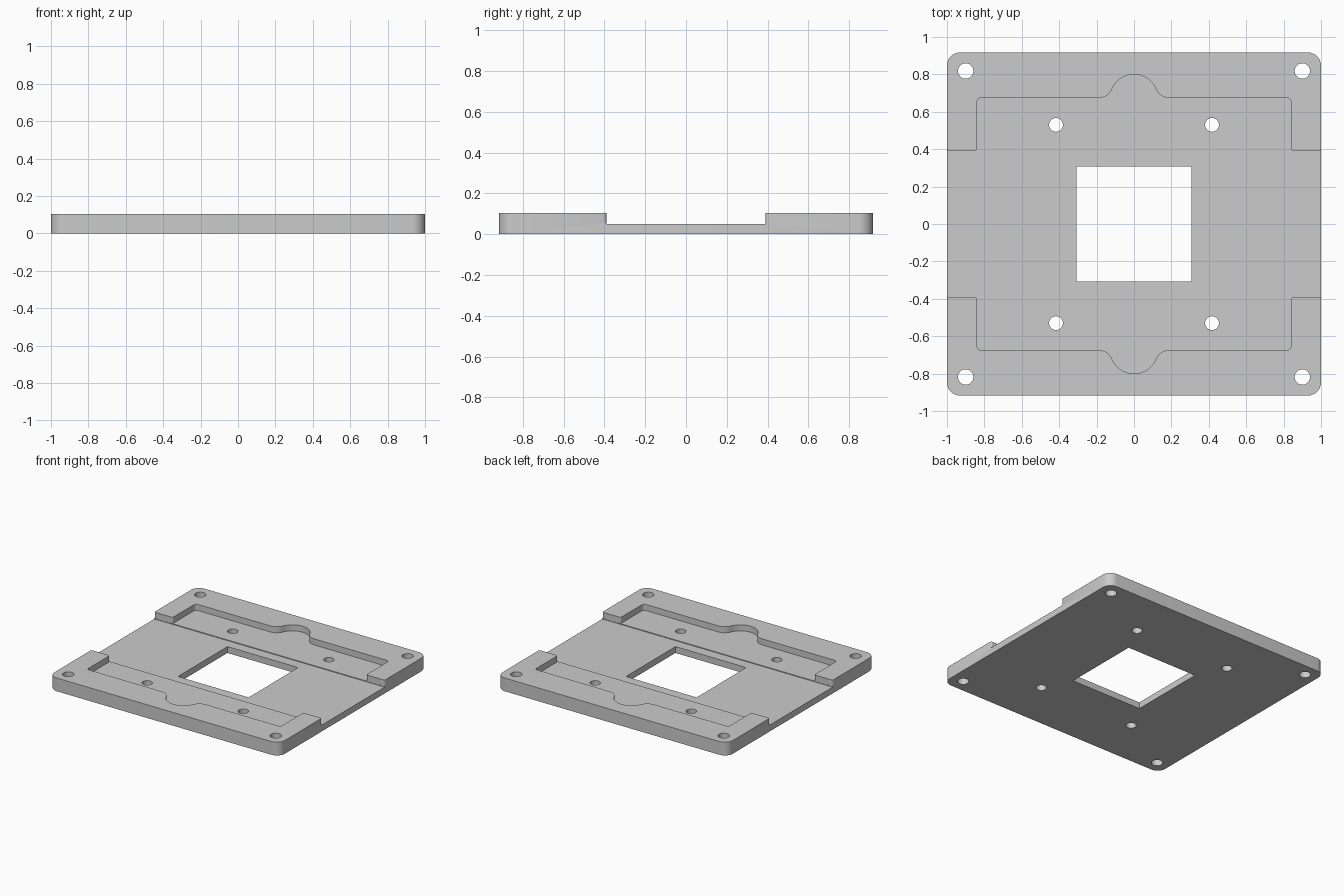
import bpy
import bmesh
from math import sin, cos, tan, pi, atan2, sqrt
from mathutils import Vector

cube = bpy.data.objects.get("Cube")
if cube:
    bpy.data.objects.remove(cube, do_unlink=True)

HALF_X, HALF_Y, HEIGHT = 1.0, 0.917, 0.104
SHELF_Z, FLOOR_Z = 0.056, 0.05

grey = bpy.data.materials.new("plain grey")
grey.use_nodes = True
colour = (0.6, 0.6, 0.6, 1)
grey.diffuse_color = colour
grey.node_tree.nodes["Principled BSDF"].inputs["Base Color"].default_value = colour


def arc(cx, cy, r, start, end, steps):
    """Points along an arc, as sharp (x, y, 0) corners."""
    angles = [start + (end - start) * i / steps for i in range(steps + 1)]
    return [(cx + r * cos(a), cy + r * sin(a), 0) for a in angles]


def rounded(corners, steps=8):
    """Turn (x, y, radius) corners into an outline with true arc fillets."""
    out = []
    for i, (x, y, r) in enumerate(corners):
        p = Vector((x, y))
        if r == 0:
            out.append(p)
            continue
        a = (Vector(corners[i - 1][:2]) - p).normalized()
        b = (Vector(corners[(i + 1) % len(corners)][:2]) - p).normalized()
        half = a.angle(b) / 2
        centre = p + (a + b).normalized() * r / sin(half)
        v0 = p + a * r / tan(half) - centre
        v1 = p + b * r / tan(half) - centre
        start = atan2(v0.y, v0.x)
        sweep = (atan2(v1.y, v1.x) - start + pi) % (2 * pi) - pi
        fillet = arc(centre.x, centre.y, r, start, start + sweep, steps)
        out += [Vector(q[:2]) for q in fillet]
    return out


def prism(name, outline, z0, z1):
    bm = bmesh.new()
    face = bm.faces.new([bm.verts.new((x, y, z0)) for x, y in outline])
    top = bmesh.ops.extrude_face_region(bm, geom=[face])["geom"]
    verts = [v for v in top if isinstance(v, bmesh.types.BMVert)]
    bmesh.ops.translate(bm, verts=verts, vec=(0, 0, z1 - z0))
    bmesh.ops.recalc_face_normals(bm, faces=bm.faces)
    mesh = bpy.data.meshes.new(name)
    bm.to_mesh(mesh)
    bm.free()
    mesh.materials.append(grey)
    obj = bpy.data.objects.new(name, mesh)
    bpy.context.collection.objects.link(obj)
    return obj


def box_outline(hx, hy, r=0):
    return rounded([(hx, hy, r), (-hx, hy, r), (-hx, -hy, r), (hx, -hy, r)])


def cutter(name, outline, z0=-0.1, z1=0.2):
    obj = prism(name, outline, z0, z1)
    obj.hide_render = True
    return obj


# Plate with rounded corners
plate = prism("mounting_plate", box_outline(HALF_X, HALF_Y, 0.07), 0, HEIGHT)

# Channel outline: one quarter with side notch and flared round bay, then mirrored
wall_y, bay, flare = 0.673, 0.127, 0.08
flare_x = sqrt((bay + flare) ** 2 - flare ** 2)
lean = atan2(flare, flare_x)
quarter = [(1.05, 0.42, 0), (1.0005, 0.42, 0), (1.0005, 0.39, 0.015),
           (0.84, 0.39, 0.015), (0.84, wall_y, 0.02)]
quarter += arc(flare_x, wall_y + flare, flare, -pi / 2, lean - pi, 8)
quarter += arc(0, wall_y, bay, lean, pi / 2, 12)[1:]
upper = quarter + [(-x, y, r) for x, y, r in reversed(quarter[:-1])]
channel = rounded(upper + [(-x, -y, r) for x, y, r in upper])

# Cutters: channel, slightly lower middle strip, window and screw holes
cutters = [
    cutter("channel_cutter", channel, SHELF_Z),
    cutter("middle_strip_cutter", box_outline(1.1, 0.389), FLOOR_Z),
    cutter("window_cutter", box_outline(0.307, 0.307)),
]
for hx, hy, r in ((0.9, 0.818, 0.041), (0.417, 0.53, 0.037)):
    for sx in (1, -1):
        for sy in (1, -1):
            ring = arc(sx * hx, sy * hy, r, 0, 2 * pi, 40)[:-1]
            cutters.append(cutter("hole_cutter", [p[:2] for p in ring]))

bpy.ops.object.select_all(action="DESELECT")
plate.select_set(True)
bpy.context.view_layer.objects.active = plate
for c in cutters:
    mod = plate.modifiers.new(c.name, "BOOLEAN")
    mod.operation = "DIFFERENCE"
    mod.solver = "EXACT"
    mod.object = c
    bpy.ops.object.modifier_apply(modifier=mod.name)
    bpy.data.objects.remove(c, do_unlink=True)

bpy.ops.object.shade_smooth_by_angle()
